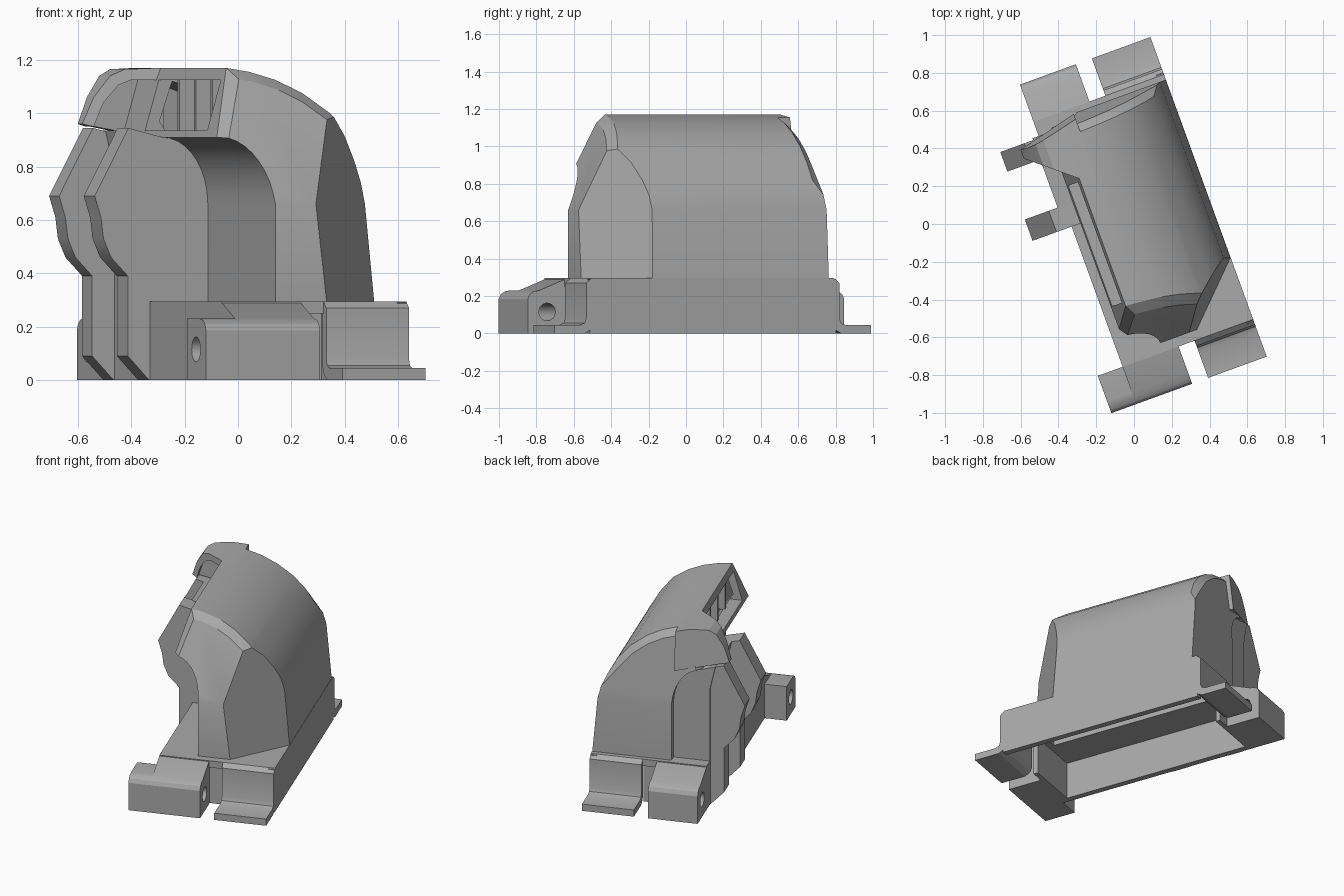
import bpy, bmesh, math
from mathutils import Matrix, Vector

cube = bpy.data.objects.get("Cube")
if cube:
    bpy.data.objects.remove(cube)

grey = bpy.data.materials.new("plain grey")
grey.use_nodes = True
colour = (0.4, 0.4, 0.4, 1)
grey.diffuse_color = colour
grey.node_tree.nodes["Principled BSDF"].inputs["Base Color"].default_value = colour

TURN = Matrix.Rotation(math.radians(20), 4, "Z")
parts = []


def place(axis, p, q, t):
    """Profile point (p, q) at distance t along the extrusion axis."""
    return {"x": (t, p, q), "y": (p, t, q), "z": (p, q, t)}[axis]


def prism(axis, profile, lo, hi, planes=()):
    """Extruded profile, trimmed by planes given as (point, outward normal)."""
    bm = bmesh.new()
    face = bm.faces.new([bm.verts.new(place(axis, p, q, lo)) for p, q in profile])
    new = bmesh.ops.extrude_face_region(bm, geom=[face])["geom"]
    shift = Vector(place(axis, 0, 0, hi - lo))
    bmesh.ops.translate(bm, vec=shift, verts=[g for g in new if isinstance(g, bmesh.types.BMVert)])
    for co, no in planes:
        geom = bm.verts[:] + bm.edges[:] + bm.faces[:]
        cut = bmesh.ops.bisect_plane(bm, geom=geom, plane_co=co, plane_no=no, clear_outer=True)
        rim = [g for g in cut["geom_cut"] if isinstance(g, bmesh.types.BMEdge)]
        if rim:
            bmesh.ops.contextual_create(bm, geom=rim)
    bmesh.ops.recalc_face_normals(bm, faces=bm.faces[:])
    return bm


def finish(name, bm, keep=True):
    bm.transform(TURN)
    mesh = bpy.data.meshes.new(name)
    bm.to_mesh(mesh)
    bm.free()
    mesh.materials.append(grey)
    obj = bpy.data.objects.new(name, mesh)
    bpy.context.scene.collection.objects.link(obj)
    if keep:
        parts.append(obj)
    else:
        obj.hide_render = True
    return obj


def box(name, x, y, z, keep=True):
    corners = [(x[0], y[0]), (x[1], y[0]), (x[1], y[1]), (x[0], y[1])]
    return finish(name, prism("z", corners, *z), keep)


def subtract(obj, cutter):
    mod = obj.modifiers.new("cut", "BOOLEAN")
    mod.operation, mod.solver, mod.object = "DIFFERENCE", "EXACT", cutter
    bpy.context.view_layer.objects.active = obj
    bpy.ops.object.modifier_apply(modifier=mod.name)


# Cover body: domed section with an arched channel along its left side
arch = [(-0.265 + 0.181 * math.sin(math.radians(a)), 0.66 + 0.25 * math.cos(math.radians(a)))
        for a in range(0, 91, 10)]
dome = [(0.42, 0.28), (0.385, 0.66), (0.365, 0.74), (0.33, 0.82), (0.275, 0.915), (0.2, 1.0),
        (0.1, 1.075), (0, 1.125), (-0.1, 1.155), (-0.19, 1.17)]
front_slope = Vector((0, -0.47, 0.19))
back_slope = Vector((0, 0.47, 0.06))
corner = Vector((0.707, -0.707, 0.083))
body_bm = prism("y", dome + arch + [(-0.084, 0.28)], -0.64, 0.66,
                [((0, -0.64, 0.66), front_slope), ((0, 0.66, 0.66), back_slope)])

# Chamfer the curved rims at both ends of the roof
rims = []
for e in body_bm.edges:
    if len(e.link_faces) == 2:
        a, b = sorted(e.link_faces, key=lambda f: abs(f.normal.y))
        mid = (e.verts[0].co + e.verts[1].co) / 2
        if abs(a.normal.y) < 0.1 and abs(b.normal.y) > 0.6 and a.normal.z > 0.25 and mid.z > 0.8:
            rims.append(e)
bmesh.ops.bevel(body_bm, geom=rims, offset=0.04, segments=1, affect="EDGES")

# Scooped front corner
cut = bmesh.ops.bisect_plane(body_bm, geom=body_bm.verts[:] + body_bm.edges[:] + body_bm.faces[:],
                             plane_co=(0.12, -0.64, 0.3), plane_no=corner, clear_outer=True)
bmesh.ops.contextual_create(body_bm, geom=[g for g in cut["geom_cut"] if isinstance(g, bmesh.types.BMEdge)])
bmesh.ops.recalc_face_normals(body_bm, faces=body_bm.faces[:])
body = finish("cover_body", body_bm)

# Hollow inside and side window
inner = [(0.38, -0.1), (0.345, 0.66), (0.29, 0.81), (0.17, 0.95), (0, 1.07), (-0.15, 1.12),
         (-0.2, 0.97), (-0.04, 0.72), (-0.04, -0.1)]
cavity = finish("cavity_cutter", prism("y", inner, -0.6, 0.61, [
    ((0, -0.6, 0.66), front_slope), ((0, 0.61, 0.66), back_slope),
    ((0.09, -0.61, 0.3), corner)]), False)
window = box("window_cutter", (-0.4, -0.12), (-0.37, 0.31), (0.935, 1.125), False)
subtract(body, cavity)
subtract(body, window)

# Ribs inside the window
for i, y in enumerate((-0.24, -0.06, 0.12)):
    box(f"window_rib_{i + 1}", (-0.19, -0.1), (y, y + 0.02), (0.93, 1.135))

# Base deck and long walls
deck = box("base_deck", (-0.315, 0.42), (-0.69, 0.69), (0.25, 0.295))
subtract(deck, cavity)
box("right_base_wall", (0.38, 0.42), (-0.7, 0.7), (0, 0.29))
box("left_base_wall", (-0.315, -0.275), (-0.67, 0.67), (0, 0.29))

# Folded end flanges, hinge blocks and slot walls
flange = [(0.6, 0.295), (0.69, 0.295), (0.72, 0.27), (0.72, 0.08), (0.73, 0.055), (0.755, 0.045),
          (0.9, 0.045), (0.9, 0), (0.73, 0), (0.695, 0.02), (0.68, 0.05), (0.68, 0.25), (0.6, 0.25)]
hinge = [(0.9, 0), (0.9, 0.185), (0.888, 0.21), (0.865, 0.225), (0.835, 0.23),
         (0.675, 0.295), (0.64, 0.295), (0.64, 0)]
lug = hinge[:5] + [(0.69, 0.23), (0.69, 0)]
pin = [(0.79 + 0.047 * math.cos(t * math.pi / 12), 0.115 + 0.047 * math.sin(t * math.pi / 12))
       for t in range(24)]
for side, s, left in (("front", -1, -0.455), ("back", 1, -0.32)):
    def flip(pts):
        return [(s * p, q) for p, q in pts]
    hole = finish(side + "_pin_cutter", prism("x", flip(pin), -0.6, 0.05), False)
    finish(side + "_flange", prism("x", flip(flange), 0.09, 0.42))
    block = finish(side + "_hinge_block", prism("x", flip(hinge), -0.315, 0))
    subtract(block, hole)
    if left < -0.4:
        ear = finish(side + "_hinge_ear", prism("x", flip(lug), left, -0.315))
        subtract(ear, hole)
    box(side + "_slot_wall", (0, 0.09), sorted((s * 0.64, s * 0.67)), (0, 0.29))

# Twin side arms and the housing between them
arm = [(-0.28, 0), (-0.318, 0), (-0.403, 0.09), (-0.403, 0.39), (-0.47, 0.46), (-0.5, 0.53),
       (-0.51, 0.61), (-0.535, 0.69), (-0.4, 0.945)] + arch + [(-0.084, 0.27), (-0.28, 0.27)]
housing = [(-0.315, 0.27), (-0.315, 0.78), (-0.35, 0.935)] + arch + [(-0.084, 0.27)]
finish("front_arm", prism("y", arm, 0.1, 0.22))
finish("back_arm", prism("y", arm, 0.49, 0.6))
finish("arm_housing", prism("y", housing, 0.21, 0.61))

# Flared visor over the arms, open towards the front
shell = [(-0.1, 1.155), (-0.19, 1.17), (-0.3, 1.165), (-0.345, 1.14), (-0.395, 1.06), (-0.43, 0.96)]
lining = [(-0.395, 0.95), (-0.365, 1.04), (-0.32, 1.105), (-0.28, 1.125), (-0.1, 1.125)]
mouth = ((-0.19, 0.325, 1), Vector((-0.2, -0.24, 0)))
rear = ((-0.43, 0.57, 1), Vector((-0.08, 0.35, 0.04)))
finish("visor", prism("y", shell + lining, 0.2, 0.7, [mouth, rear]))
finish("visor_back", prism("y", shell + [(-0.1, 0.9)], 0.54, 0.7, [rear]))

# Remove cutters and set shading
for obj in list(bpy.context.scene.objects):
    if obj.name.endswith("_cutter"):
        bpy.data.objects.remove(obj)
for obj in bpy.context.scene.objects:
    obj.select_set(obj in parts)
bpy.context.view_layer.objects.active = body
bpy.ops.object.shade_smooth_by_angle(angle=math.radians(25))
